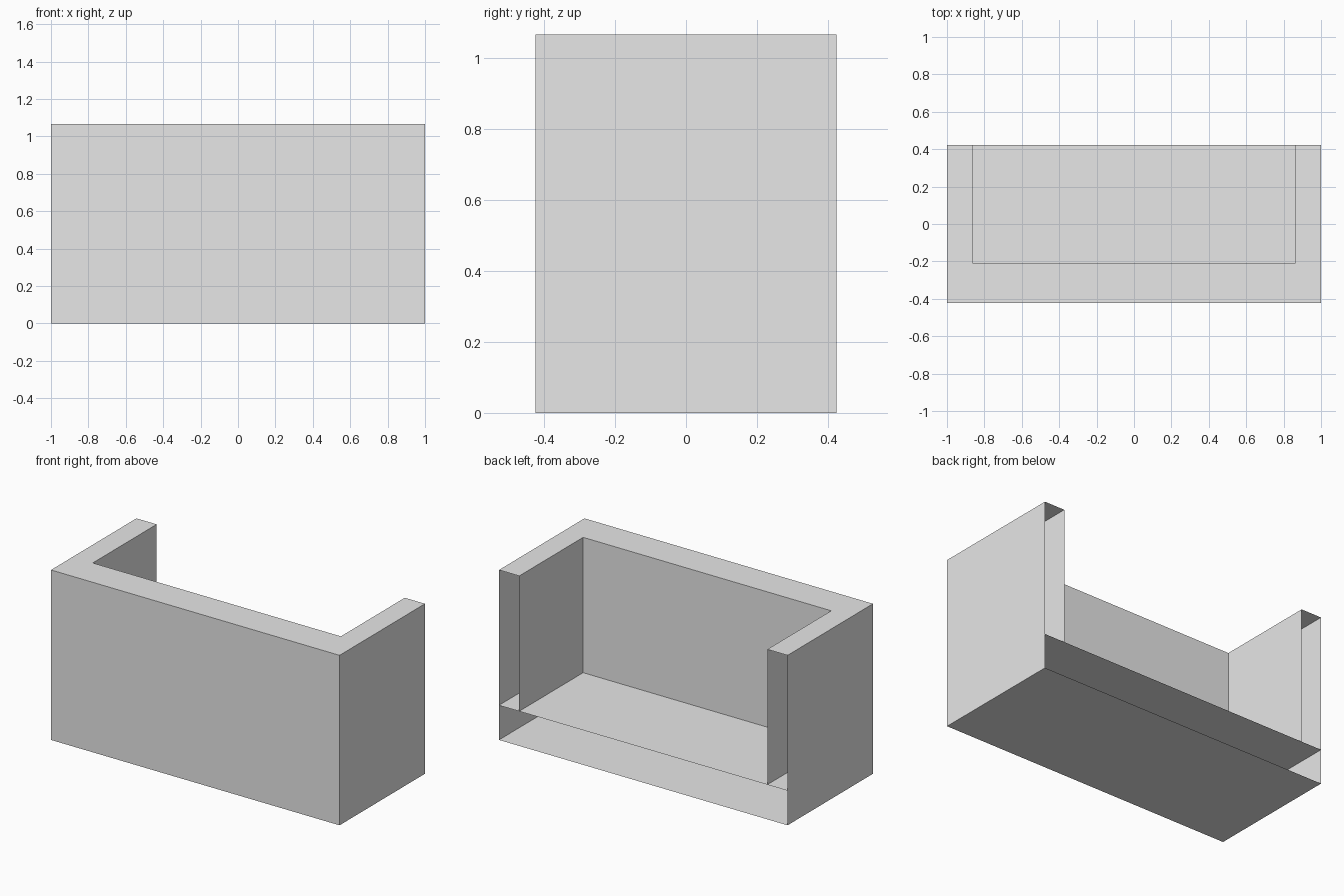
import bpy
import bmesh

if "Cube" in bpy.data.objects:
    bpy.data.objects.remove(bpy.data.objects["Cube"], do_unlink=True)

BACK, FRONT, INNER_FRONT = 0.423, -0.423, -0.21
HALF, INNER_HALF = 1.0, 0.86
SHELF, TOP = 0.217, 1.065

grey = bpy.data.materials.new("plain_grey")
grey.use_nodes = True
grey.diffuse_color = (0.8, 0.8, 0.8, 1)
grey.node_tree.nodes["Principled BSDF"].inputs["Base Color"].default_value = (0.8, 0.8, 0.8, 1)


def finish(name, bm):
    mesh = bpy.data.meshes.new(name)
    bm.to_mesh(mesh)
    bm.free()
    mesh.materials.append(grey)
    obj = bpy.data.objects.new(name, mesh)
    bpy.context.collection.objects.link(obj)


def u_path(half, front):
    """Three-sided path, open at the back."""
    return [(-half, BACK), (-half, front), (half, front), (half, BACK)]


def wall(name, path, bottom, top, flip=False):
    """Thin upright sheet following a path."""
    bm = bmesh.new()
    low = [bm.verts.new((x, y, bottom)) for x, y in path]
    high = [bm.verts.new((x, y, top)) for x, y in path]
    for i in range(len(path) - 1):
        bm.faces.new((low[i], low[i + 1], high[i + 1], high[i]))
    if flip:
        bmesh.ops.reverse_faces(bm, faces=bm.faces[:])
    finish(name, bm)


def plate(name, outline, z, flip=False):
    """Thin level sheet with the given outline."""
    bm = bmesh.new()
    bm.faces.new([bm.verts.new((x, y, z)) for x, y in outline])
    if flip:
        bmesh.ops.reverse_faces(bm, faces=bm.faces[:])
    finish(name, bm)


outer = u_path(HALF, FRONT)
inner = u_path(INNER_HALF, INNER_FRONT)

# Upright panels: outside of the counter and the recess lining
wall("outer_panels", outer, 0, TOP)
wall("inner_panels", inner, SHELF, TOP, flip=True)

# Level panels: base, raised shelf and U-shaped counter top
plate("base", outer, 0, flip=True)
plate("shelf", outer, SHELF)
plate("counter_top", outer + inner[::-1], TOP)
